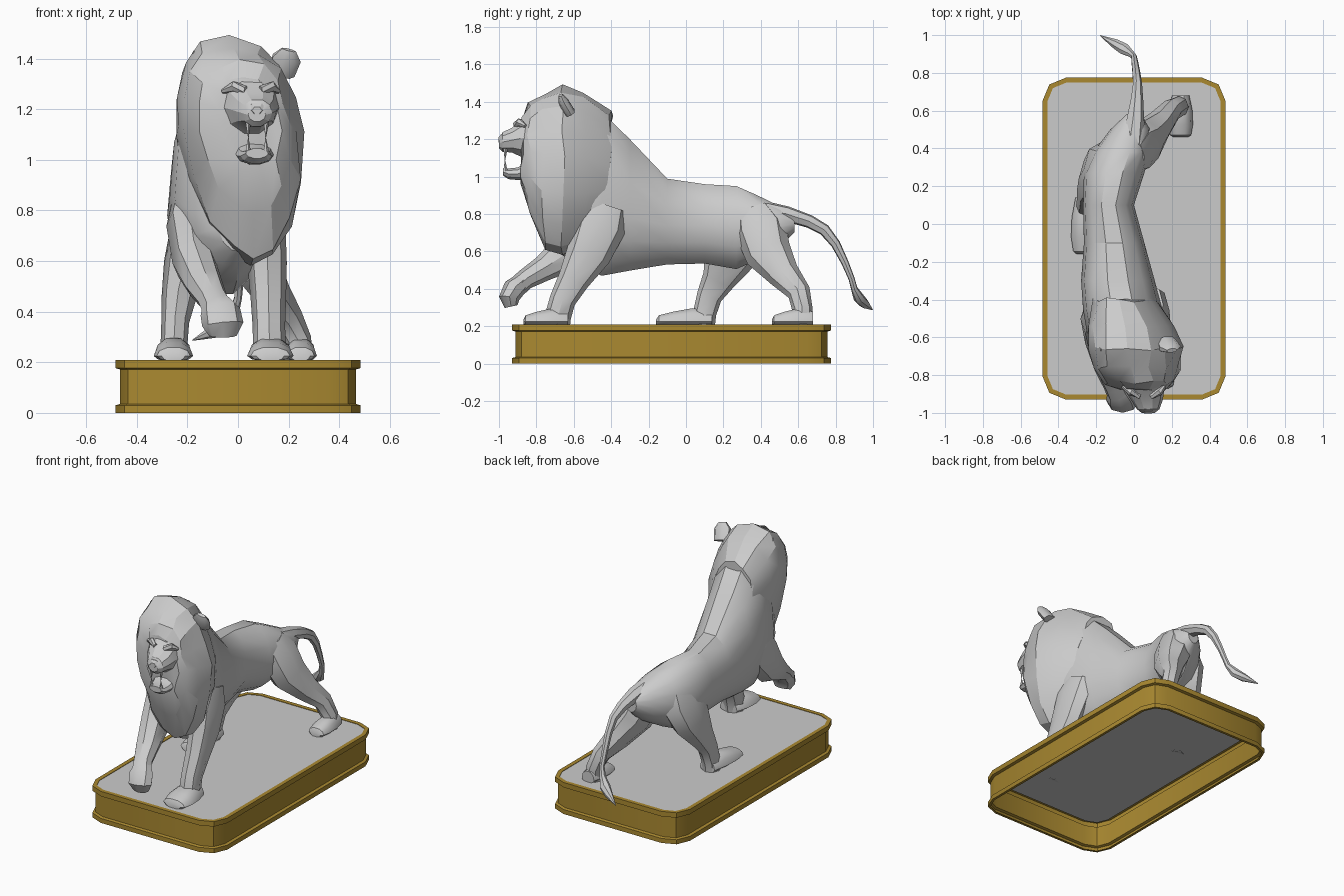
import bpy, bmesh, math, random
from mathutils import Vector

random.seed(4)


def loft(name, rings, caps=True, angle=32, jitter=0.0):
    """Skin a list of closed rings into one mesh object."""
    bm = bmesh.new()
    loops = []
    for r in rings:
        loops.append([bm.verts.new(Vector(p) + Vector([random.uniform(-jitter, jitter) for _ in range(3)]))
                      for p in r])
    n = len(rings[0])
    for a, b in zip(loops, loops[1:]):
        for i in range(n):
            j = (i + 1) % n
            bm.faces.new((a[i], a[j], b[j], b[i]))
    if caps:
        bm.faces.new(loops[0][::-1])
        bm.faces.new(loops[-1])
    bmesh.ops.recalc_face_normals(bm, faces=bm.faces)
    me = bpy.data.meshes.new(name)
    bm.to_mesh(me)
    bm.free()
    ob = bpy.data.objects.new(name, me)
    bpy.context.collection.objects.link(ob)
    bpy.ops.object.select_all(action='DESELECT')
    ob.select_set(True)
    bpy.context.view_layer.objects.active = ob
    bpy.ops.object.shade_smooth_by_angle(angle=math.radians(angle))
    return ob


def section(y, x, w, zlo, zhi, zmid=None, n=14, power=0.85, shear=0.0):
    """Upright egg-shaped ring: widest at zmid, different top and bottom heights."""
    zmid = (zlo + zhi) / 2 if zmid is None else zmid
    pts = []
    for i in range(n):
        a = 2 * math.pi * i / n
        c, s = math.cos(a), math.sin(a)
        z = zmid + (s * (zhi - zmid) if s > 0 else s * (zmid - zlo))
        k = math.copysign(abs(c) ** (power if s >= 0 else 1.1), c)
        pts.append((x + w * k + shear * (zmid - z), y, z))
    return pts


def limb(name, path, n=8):
    """Tube along x, y, z points; each has a sideways and a fore-aft radius."""
    rings = []
    for i, (x, y, z, rx, rv) in enumerate(path):
        a, b = path[max(i - 1, 0)], path[min(i + 1, len(path) - 1)]
        t = (Vector(b[:3]) - Vector(a[:3])).normalized()
        u = (Vector((1, 0, 0)) - t * t.x).normalized()
        v = t.cross(u)
        rings.append([Vector((x, y, z)) + u * rx * math.cos(2 * math.pi * k / n)
                      + v * rv * math.sin(2 * math.pi * k / n) for k in range(n)])
    return loft(name, rings, angle=40)


def paw(name, x, toe, heel, w):
    """Flat-bottomed foot resting on the plinth."""
    d = heel - toe
    rows = [(heel, .7, .07), (heel - .35 * d, .95, .09), (heel - .7 * d, 1, .07),
            (toe + .05 * d, .85, .05), (toe, .6, .025)]
    return loft(name, [section(y, x, w * k, .203, .21 + h, .225, n=10) for y, k, h in rows], angle=40)


# Plinth: rounded-rectangle outline swept through a moulding profile
def outline(inset, z):
    hx, hy, r, pts = .485, .8525, .125, []
    for q, (sx, sy) in enumerate([(1, 1), (-1, 1), (-1, -1), (1, -1)]):
        for k in range(3):
            a = math.pi / 2 * (q + k / 2)
            pts.append((sx * (hx - r) + (r - inset) * math.cos(a),
                        sy * (hy - r) + (r - inset) * math.sin(a) - .0775, z))
    return pts


gold = bpy.data.materials.new("gold")
gold.diffuse_color = (.40, .25, .03, 1)
profile = [(.017, 0), (0, 0), (0, .03), (.018, .035), (.018, .172), (0, .177), (0, .21), (.027, .21), (.027, .204)]
loft("plinth_moulding", [outline(*p) for p in profile], caps=False).data.materials.append(gold)
loft("plinth_top", [outline(.026, .2), outline(.026, .207)])

# Torso: rump to chest
torso = [(.58, .0, .04, .70, .80, .75), (.50, -.02, .105, .62, .845, .73), (.38, -.065, .15, .55, .905, .72),
         (.27, -.105, .16, .50, .955, .72), (.10, -.135, .135, .53, .965, .74), (-.10, -.105, .16, .525, .995, .74),
         (-.30, -.085, .195, .49, 1.21, .78), (-.45, -.06, .21, .46, 1.36, .85), (-.57, -.045, .205, .51, 1.40, .85),
         (-.67, -.03, .16, .58, 1.2, .8), (-.73, -.01, .08, .64, 1.0, .8)]
loft("torso", [section(*r) for r in torso])

# Mane: faceted ruff around the head, tapering to the chest
mane = [(-.40, -.045, .16, .75, 1.35, 1.05), (-.54, -.02, .225, .62, 1.44, 1.10), (-.66, .005, .245, .59, 1.485, 1.12),
        (-.76, .01, .225, .62, 1.45, 1.12), (-.84, .03, .18, .80, 1.39, 1.12), (-.875, .045, .12, .95, 1.33, 1.12)]
loft("mane", [section(*r, n=16, power=.75, shear=.1) for r in mane], angle=24, jitter=.013)

# Face: upper muzzle, nose, brow and open lower jaw
muzzle = [(-.80, .04, .13, 1.05, 1.37), (-.88, .055, .105, 1.10, 1.31), (-.93, .068, .085, 1.125, 1.265),
          (-.98, .075, .06, 1.13, 1.24), (-1.0, .075, .035, 1.15, 1.205)]
loft("muzzle", [section(*r, n=10) for r in muzzle], angle=25)
jaw = [(-.82, .06, .09, .98, 1.10), (-.90, .068, .07, .98, 1.05), (-.95, .072, .062, .985, 1.045),
       (-.978, .075, .045, 1.005, 1.045)]
loft("lower_jaw", [section(*r, n=10) for r in jaw], angle=25)
loft("nose", [section(y, .075, w, zl, zh, n=6) for y, w, zl, zh in
              [(-.96, .035, 1.17, 1.235), (-.99, .035, 1.175, 1.228), (-1.003, .02, 1.18, 1.21)]])
for s in (-1, 1):
    # Fangs, brows and ears in mirrored pairs
    for row, z, tip in (("upper", 1.15, 1.085), ("lower", 1.03, 1.09)):
        limb(f"{row}_fang", [(.075 + s * .036, -.965, z, .012, .012), (.075 + s * .034, -.968, tip, .001, .001)], n=5)
    limb("brow", [(.06 + s * .03, -.91, 1.275, .015, .02), (.06 + s * .075, -.89, 1.29, .02, .022),
                  (.05 + s * .11, -.86, 1.27, .01, .01)], n=6)
    limb("ear", [(.02 + s * .15, -.62, 1.34, .055, .03), (.025 + s * .165, -.655, 1.40, .06, .028),
                 (.025 + s * .175, -.67, 1.435, .03, .012)], n=7)

# Standing front leg
limb("front_leg_standing", [(.085, -.43, .84, .07, .12), (.10, -.46, .74, .088, .14), (.115, -.52, .59, .078, .12),
                            (.12, -.60, .45, .07, .085), (.122, -.66, .34, .064, .07),
                            (.125, -.685, .25, .066, .07), (.125, -.69, .205, .06, .07)])
paw("front_paw_standing", .128, -.87, -.63, .092)

# Raised front leg with hanging paw
limb("front_leg_raised", [(-.185, -.44, .86, .07, .12), (-.195, -.50, .74, .088, .14), (-.175, -.62, .60, .085, .11),
                          (-.135, -.76, .51, .075, .07), (-.10, -.86, .45, .06, .055), (-.075, -.91, .405, .065, .055)])
limb("front_paw_raised", [(-.09, -.87, .445, .05, .045), (-.07, -.92, .40, .08, .06),
                          (-.06, -.945, .35, .082, .055), (-.06, -.935, .305, .055, .035)])

# Hind legs: one stepping forward, one pushing back
limb("hind_leg_forward", [(-.14, .30, .80, .085, .12), (-.165, .28, .71, .105, .165), (-.20, .235, .58, .095, .145),
                          (-.235, .175, .45, .068, .09), (-.248, .125, .36, .055, .068),
                          (-.253, .10, .27, .053, .062), (-.255, .09, .205, .055, .065)])
paw("hind_paw_forward", -.255, -.16, .14, .078)
limb("hind_leg_back", [(-.02, .36, .82, .08, .10), (.01, .40, .72, .11, .14), (.065, .44, .59, .10, .125),
                       (.135, .525, .475, .075, .085), (.20, .605, .38, .056, .062),
                       (.238, .622, .29, .052, .055), (.243, .62, .205, .052, .055)])
paw("hind_paw_back", .247, .46, .68, .065)

# Tail with pointed tuft
limb("tail", [(-.01, .42, .82, .06, .05), (.005, .54, .80, .05, .042), (.015, .66, .76, .034, .036),
              (.018, .74, .715, .025, .032), (.012, .80, .64, .022, .026), (.005, .85, .54, .019, .02),
              (0, .885, .455, .016, .017), (-.015, .90, .40, .02, .018), (-.05, .925, .35, .034, .03),
              (-.10, .955, .32, .025, .026), (-.18, .998, .287, .002, .002)], n=7)
